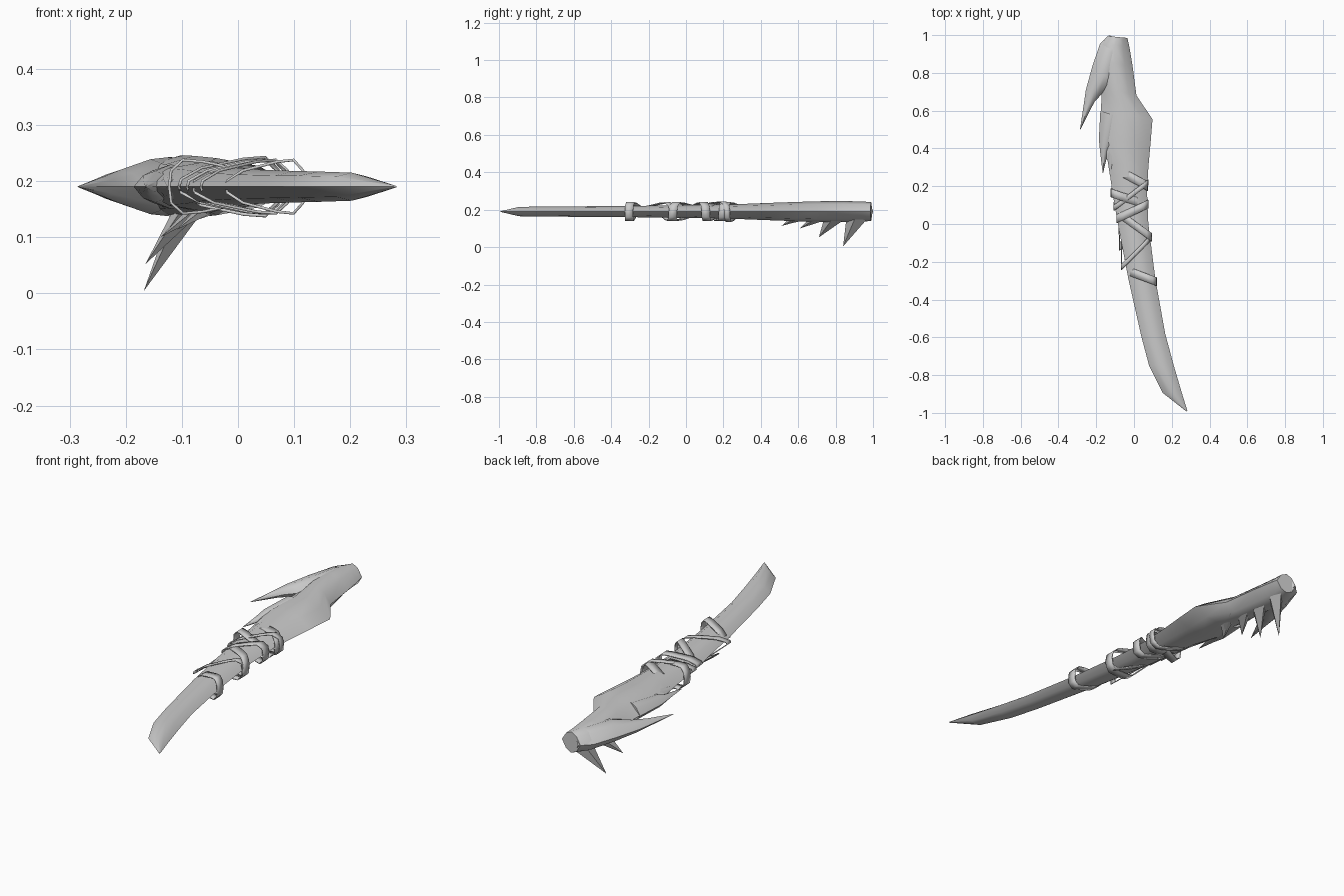
import bpy, math
from mathutils import Vector

if "Cube" in bpy.data.objects:
    bpy.data.objects.remove(bpy.data.objects["Cube"])

MID = 0.19  # height of the club's centre plane
bone = bpy.data.materials.new("pale_grey")
bone.diffuse_color = (0.6, 0.6, 0.6, 1)
bone.use_nodes = True
bone.node_tree.nodes["Principled BSDF"].inputs["Base Color"].default_value = bone.diffuse_color


def make(name, verts, faces, angle=50):
    mesh = bpy.data.meshes.new(name)
    mesh.from_pydata(verts, [], faces)
    mesh.materials.append(bone)
    ob = bpy.data.objects.new(name, mesh)
    bpy.context.collection.objects.link(ob)
    bpy.ops.object.select_all(action='DESELECT')
    ob.select_set(True)
    bpy.context.view_layer.objects.active = ob
    bpy.ops.object.mode_set(mode='EDIT')
    bpy.ops.mesh.select_all(action='SELECT')
    bpy.ops.mesh.normals_make_consistent(inside=False)
    bpy.ops.object.mode_set(mode='OBJECT')
    bpy.ops.object.shade_smooth_by_angle(angle=math.radians(angle))
    return ob


# Lens-shaped section: (position across the width, height)
LENS = [(0, 0), (.22, .72), (.5, 1), (.78, .72), (1, 0), (.78, -.72), (.5, -1), (.22, -.72)]


def loft(name, rows):
    """rows: left point, right point (x, y each) and half height."""
    verts, faces, n = [], [], len(LENS)
    for lx, ly, rx, ry, h in rows:
        for t, s in LENS:
            verts.append((lx + (rx - lx) * t, ly + (ry - ly) * t, MID + s * h))
    for r in range(len(rows) - 1):
        for i in range(n):
            j = (i + 1) % n
            faces.append((r * n + i, r * n + j, r * n + n + j, r * n + n + i))
    faces += [tuple(range(n)), tuple(range(len(verts) - n, len(verts)))]
    return make(name, verts, faces, 60)


# Curved handle widening into the head
loft("club_body", [
    (-.14, .995, -.035, .985, .05),
    (-.18, .95, -.025, .94, .054),
    (-.195, .86, -.008, .84, .056),
    (-.17, .72, .013, .68, .055),
    (-.175, .60, .098, .555, .051),
    (-.183, .45, .087, .42, .046),
    (-.135, .32, .076, .30, .041),
    (-.115, .17, .069, .17, .037),
    (-.085, 0, .076, 0, .034),
    (-.03, -.29, .113, -.29, .030),
    (.04, -.60, .165, -.58, .028),
    (.08, -.75, .208, -.74, .027),
    (.153, -.895, .252, -.89, .025),
    (.277, -.992, .283, -.99, .002)])

# Backswept horns on the left edge
loft("large_horn", [
    (-.13, 1.0, -.05, .95, .045),
    (-.18, .955, -.06, .86, .053),
    (-.222, .83, -.09, .74, .049),
    (-.255, .71, -.165, .695, .03),
    (-.268, .62, -.21, .645, .018),
    (-.286, .50, -.283, .502, .001)])
loft("middle_horn", [
    (-.178, .60, -.06, .56, .04),
    (-.186, .45, -.11, .40, .028),
    (-.178, .37, -.135, .39, .014),
    (-.166, .27, -.163, .272, .001)])
loft("small_horn", [
    (-.15, .46, -.06, .42, .035),
    (-.145, .37, -.09, .33, .02),
    (-.128, .26, -.122, .262, .001)])


# Flat teeth hanging below the head: tip, base centre, base length
def tooth(name, tip, base, length):
    b, d, w = Vector(base), Vector((.25, 1, 0)).normalized(), Vector((.03, -.008, .005))
    verts = [tip, b + d * length / 2, b + w, b - d * length / 2, b - w]
    make(name, verts, [(0, 1, 2), (0, 2, 3), (0, 3, 4), (0, 4, 1), (1, 4, 3, 2)], 20)


for k, (tip, base, length) in enumerate([
        ((-.168, .84, .004), (-.09, .91, .145), .11),
        ((-.165, .71, .052), (-.09, .79, .145), .11),
        ((-.138, .61, .100), (-.07, .70, .145), .10),
        ((-.11, .51, .113), (-.05, .60, .15), .10),
        ((-.09, .55, .125), (-.03, .63, .15), .08)]):
    tooth("tooth_%d" % (k + 1), tip, base, length)


# Ribbon straps: tall at one edge, sinking into the handle at the other
def strap(name, left, right, y, width, slant_top, slant_bottom, flip=False):
    ring = [(1, 0), (.98, .030), (.86, .050), (.66, .047), (.25, .031), (.06, .012), (.04, 0)]
    ring += [(t, -h) for t, h in reversed(ring[1:-1])]
    verts, faces, n = [], [], len(ring)
    for side in (-1, 1):
        for t, h in ring:
            slant = slant_top if h >= 0 else slant_bottom
            u = 1 - t if flip else t
            verts.append((left + (right - left) * u, y + side * width / 2 + slant * (1 - t), MID + h))
    for i in range(n):
        j = (i + 1) % n
        faces.append((i, j, n + j, n + i))
    ob = make(name, verts, faces, 25)
    mod = ob.modifiers.new("thickness", 'SOLIDIFY')
    mod.thickness = .005


strap("strap_lower", -.03, .121, -.305, .045, .055, .02)
strap("strap_grip", -.09, .094, -.07, .045, .13, -.05)
strap("strap_grip_cross", -.075, .088, -.075, .03, -.16, .12)
strap("strap_middle", -.10, .076, .105, .045, -.08, .05)
strap("strap_upper", -.115, .075, .20, .05, .10, -.03)
strap("strap_upper_cross", -.11, .073, .22, .03, -.14, .05)
strap("strap_left", -.125, .06, .165, .045, -.06, .06, True)
